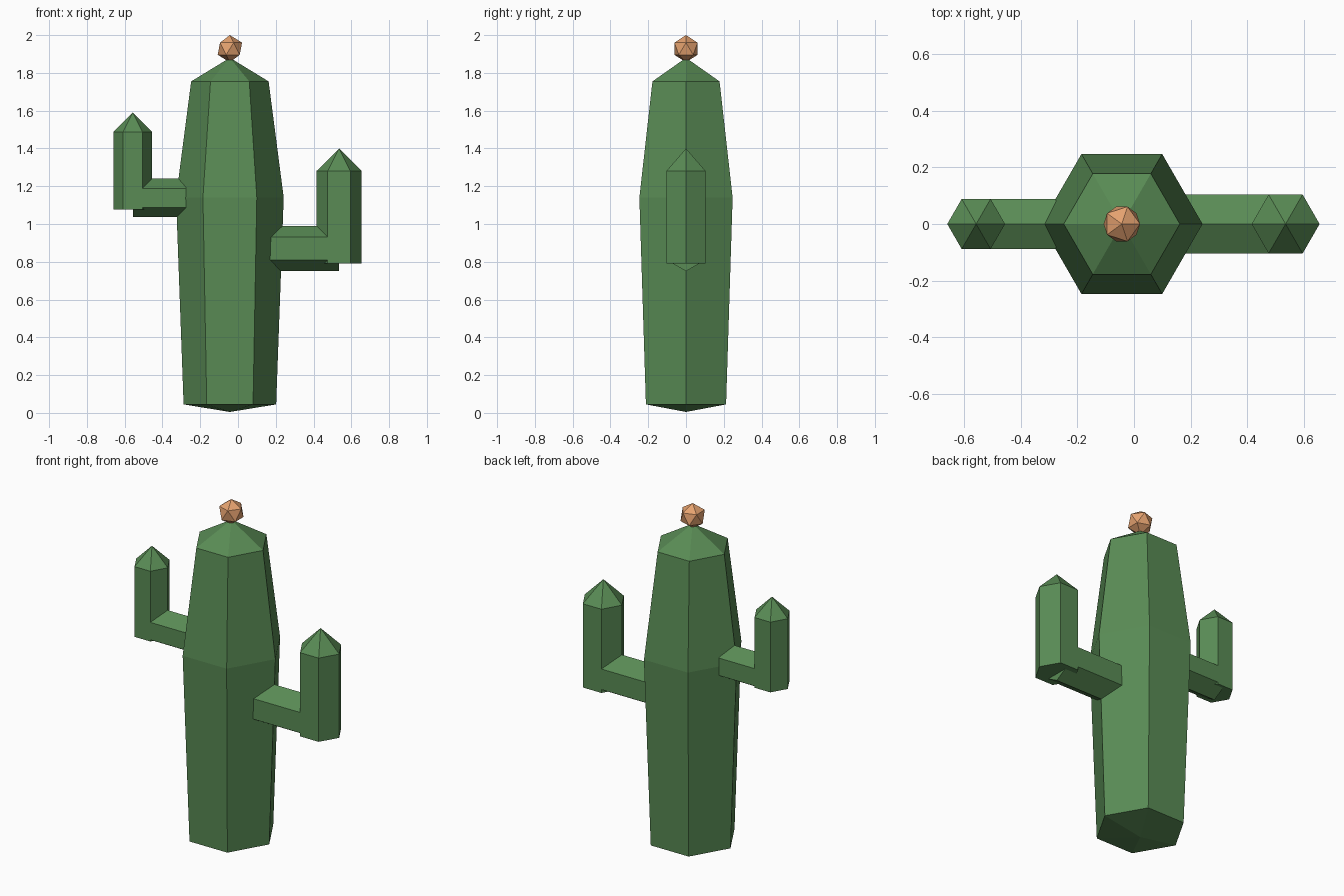
import bpy, bmesh, math
from mathutils import Vector, Matrix

if "Cube" in bpy.data.objects:
    bpy.data.objects.remove(bpy.data.objects["Cube"])


def material(name, color):
    m = bpy.data.materials.new(name)
    m.diffuse_color = color
    m.use_nodes = True
    m.node_tree.nodes["Principled BSDF"].inputs["Base Color"].default_value = m.diffuse_color
    return m


green = material("cactus_green", (0.10, 0.26, 0.09, 1))
orange = material("flower_orange", (0.78, 0.36, 0.16, 1))


def hex_solid(name, profile, matrix):
    """Six-sided lathe of (radius, height) points; radius 0 makes a tip."""
    bm = bmesh.new()
    rings = []
    for r, h in profile:
        n = 6 if r else 1
        rings.append([bm.verts.new((r * math.cos(i * math.tau / 6),
                                    r * math.sin(i * math.tau / 6), h)) for i in range(n)])
    for a, b in zip(rings, rings[1:]):
        for i in range(6):
            j = (i + 1) % 6
            quad = [a[i % len(a)], a[j % len(a)], b[j % len(b)], b[i % len(b)]]
            bm.faces.new(list(dict.fromkeys(quad)))
    for ring in (rings[0], rings[-1]):
        if len(ring) == 6:
            bm.faces.new(ring)
    bmesh.ops.recalc_face_normals(bm, faces=bm.faces)
    mesh = bpy.data.meshes.new(name)
    bm.to_mesh(mesh)
    bm.free()
    mesh.materials.append(green)
    obj = bpy.data.objects.new(name, mesh)
    obj.matrix_world = matrix
    bpy.context.collection.objects.link(obj)


# Trunk with shallow pointed base and domed tip
hex_solid("trunk", [(0, 0.005), (0.245, 0.045), (0.285, 1.14), (0.205, 1.755), (0, 1.88)],
          Matrix.Translation((-0.043, 0, 0)))

# Arms: a horizontal branch and an upright with pointed tip
for side, x0, x1, z, r, base, shoulder, tip in (
        ("right", 0.17, 0.535, 0.87, 0.12, 0.79, 1.28, 1.40),
        ("left", -0.275, -0.557, 1.138, 0.102, 1.077, 1.488, 1.59)):
    turn = Matrix.Rotation(math.copysign(math.pi / 2, x1), 4, "Y")
    hex_solid(side + "_branch", [(r, 0), (r, abs(x1 - x0))],
              Matrix.Translation((x0, 0, z)) @ turn)
    hex_solid(side + "_upright", [(r, base), (r, shoulder), (0, tip)],
              Matrix.Translation((x1, 0, 0)))

# Flower bud
bpy.ops.mesh.primitive_ico_sphere_add(subdivisions=1, radius=0.072, location=(-0.043, 0, 1.928))
bud = bpy.context.object
bud.name = "flower_bud"
bud.data.materials.append(orange)
